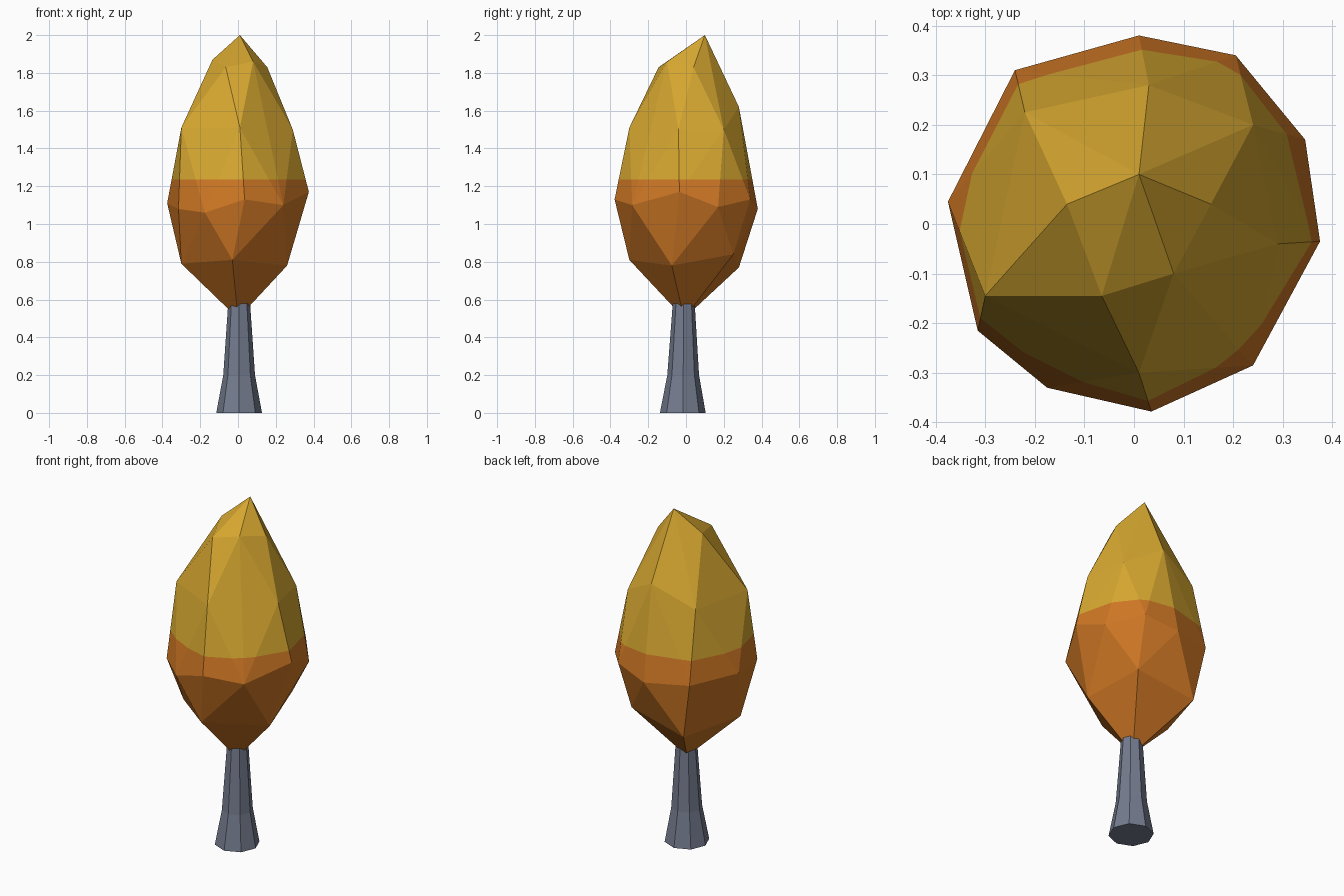
import bpy, bmesh, math

if "Cube" in bpy.data.objects:
    bpy.data.objects.remove(bpy.data.objects["Cube"])


def material(name, rgb):
    m = bpy.data.materials.new(name)
    m.diffuse_color = (*rgb, 1)
    m.use_nodes = True
    m.node_tree.nodes["Principled BSDF"].inputs["Base Color"].default_value = m.diffuse_color
    return m


def finish(bm, name, mats):
    bmesh.ops.recalc_face_normals(bm, faces=bm.faces)
    me = bpy.data.meshes.new(name)
    bm.to_mesh(me)
    bm.free()
    for m in mats:
        me.materials.append(m)
    ob = bpy.data.objects.new(name, me)
    bpy.context.collection.objects.link(ob)
    return ob


yellow = material("autumn yellow", (0.68, 0.39, 0.03))
orange = material("autumn orange", (0.62, 0.185, 0.018))
grey = material("bark grey", (0.175, 0.20, 0.27))

# Crown: faceted egg, a hull around irregular rings
crown_points = [
    (0.01, 0.10, 2.00),                                             # tip
    (-0.135, 0.04, 1.87), (-0.065, -0.145, 1.83), (0.08, -0.10, 1.86),
    (0.155, 0.04, 1.83), (0.03, 0.28, 1.62),                        # shoulder
    (-0.22, 0.225, 1.51), (-0.30, -0.145, 1.51), (0.01, -0.30, 1.51),
    (0.29, -0.04, 1.50), (0.24, 0.20, 1.50),                        # upper ring
    (0.01, 0.38, 1.08), (0.205, 0.34, 1.13), (0.345, 0.17, 1.09),
    (0.375, -0.035, 1.17), (0.24, -0.285, 1.10), (0.035, -0.378, 1.13),
    (-0.175, -0.33, 1.06), (-0.315, -0.215, 1.08), (-0.375, 0.045, 1.11),
    (-0.24, 0.31, 1.10),                                            # widest ring
    (-0.03, -0.30, 0.81), (0.26, -0.075, 0.78), (0.18, 0.25, 0.84),
    (-0.18, 0.28, 0.77), (-0.30, -0.08, 0.79),                      # lower ring
    (0.0, -0.01, 0.50),                                             # bottom
]
bm = bmesh.new()
for p in crown_points:
    bm.verts.new(p)
bmesh.ops.convex_hull(bm, input=bm.verts[:])

# Colour line across the crown
split = 1.235
bmesh.ops.bisect_plane(bm, geom=bm.verts[:] + bm.edges[:] + bm.faces[:],
                       plane_co=(0, 0, split), plane_no=(0, 0, 1))
for f in bm.faces:
    f.material_index = 0 if f.calc_center_median().z > split else 1
finish(bm, "crown", [yellow, orange])

# Trunk: flared octagonal column
sides = 8
profile = [(0.0, 0.121, -0.017), (0.2, 0.084, -0.015), (0.58, 0.058, -0.012)]
bm = bmesh.new()
rings = []
for z, r, cy in profile:
    rings.append([bm.verts.new((0.006 + r * math.cos(2 * math.pi * i / sides),
                                cy + r * math.sin(2 * math.pi * i / sides), z))
                  for i in range(sides)])
for lo, hi in zip(rings, rings[1:]):
    for i in range(sides):
        j = (i + 1) % sides
        bm.faces.new((lo[i], lo[j], hi[j], hi[i]))
bm.faces.new(rings[0][::-1])
bm.faces.new(rings[-1])
finish(bm, "trunk", [grey])
